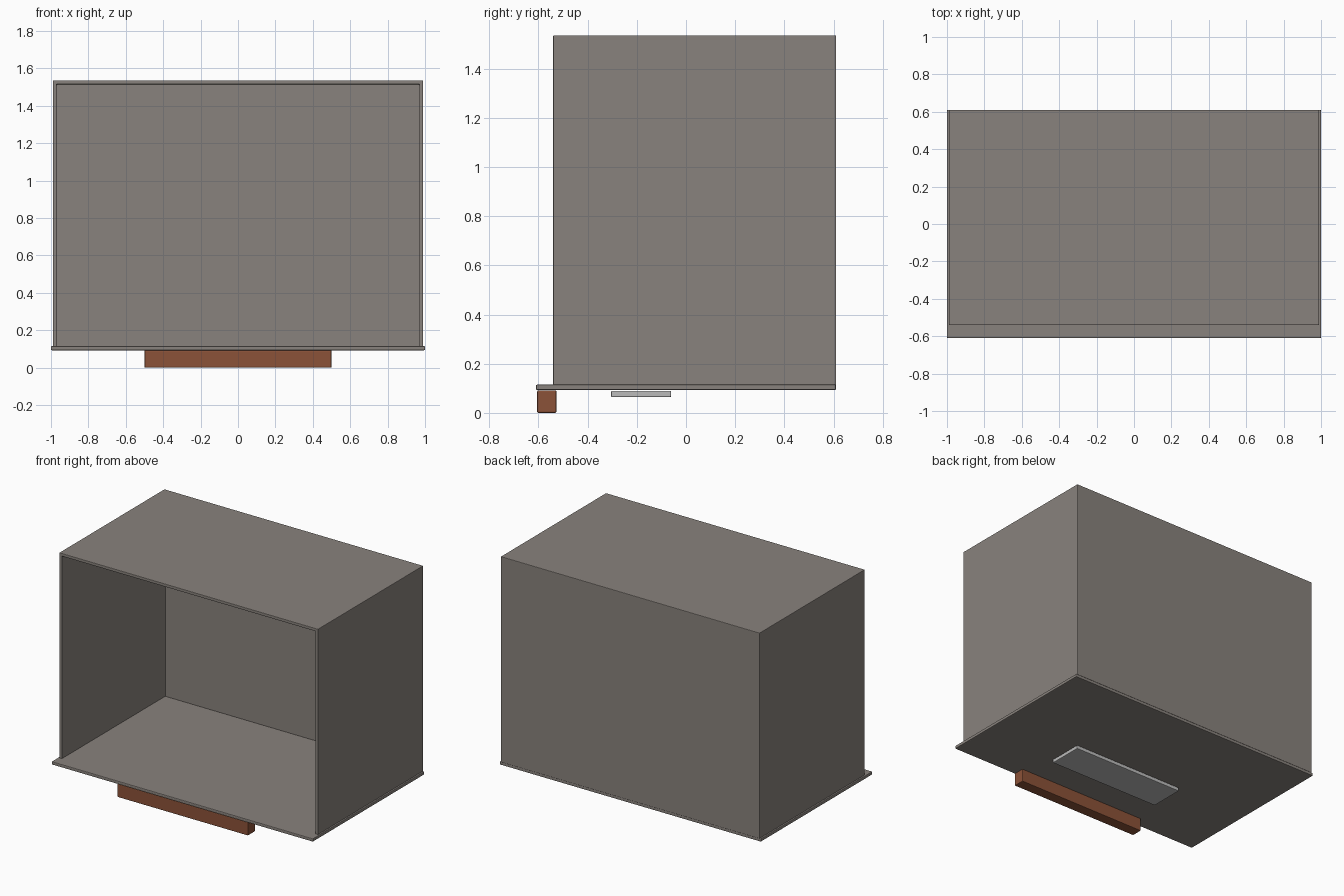
import bpy
import bmesh
from mathutils import Vector

default = bpy.data.objects.get("Cube")
if default:
    bpy.data.objects.remove(default, do_unlink=True)


def material(name, rgb):
    mat = bpy.data.materials.new(name)
    mat.use_nodes = True
    mat.diffuse_color = (*rgb, 1)
    mat.node_tree.nodes["Principled BSDF"].inputs["Base Color"].default_value = (*rgb, 1)
    return mat


def box(name, low, high, mat, bevel, open_sides=(), wall=0):
    """Bevelled box; sides facing the open directions are removed and walls thickened inward."""
    low, high = Vector(low), Vector(high)
    bm = bmesh.new()
    bmesh.ops.create_cube(bm, size=1)
    for v in bm.verts:
        v.co = Vector([h if c > 0 else l for c, l, h in zip(v.co, low, high)])
    bm.normal_update()
    gone = [f for f in bm.faces if any(f.normal.dot(Vector(d)) > 0.9 for d in open_sides)]
    bmesh.ops.delete(bm, geom=gone, context='FACES')
    mesh = bpy.data.meshes.new(name)
    bm.to_mesh(mesh)
    bm.free()
    mesh.materials.append(mat)
    obj = bpy.data.objects.new(name, mesh)
    bpy.context.collection.objects.link(obj)
    if wall:
        solid = obj.modifiers.new("Walls", 'SOLIDIFY')
        solid.thickness = wall
        solid.offset = -1
        solid.use_even_offset = True
    soft = obj.modifiers.new("Soft edges", 'BEVEL')
    soft.width = bevel
    soft.segments = 2
    soft.limit_method = 'ANGLE'


metal = material("warm grey metal", (0.25, 0.225, 0.205))
wood = material("red brown wood", (0.26, 0.085, 0.04))
silver = material("light silver", (0.5, 0.5, 0.5))

# Cabinet shell, open at the front and resting on the floor panel
box("cabinet_shell", (-0.99, -0.54, 0.113), (0.99, 0.61, 1.535), metal, 0.003,
    open_sides=((0, -1, 0), (0, 0, -1)), wall=0.02)
# Floor panel with a front lip
box("floor_panel", (-1, -0.61, 0.093), (1, 0.61, 0.115), metal, 0.005)
# Wooden handle bar under the lip
box("handle_bar", (-0.5, -0.605, 0), (0.5, -0.527, 0.092), wood, 0.005)
# Flat plate under the floor
box("under_plate", (-0.43, -0.305, 0.064), (0.43, -0.06, 0.09), silver, 0.005)
